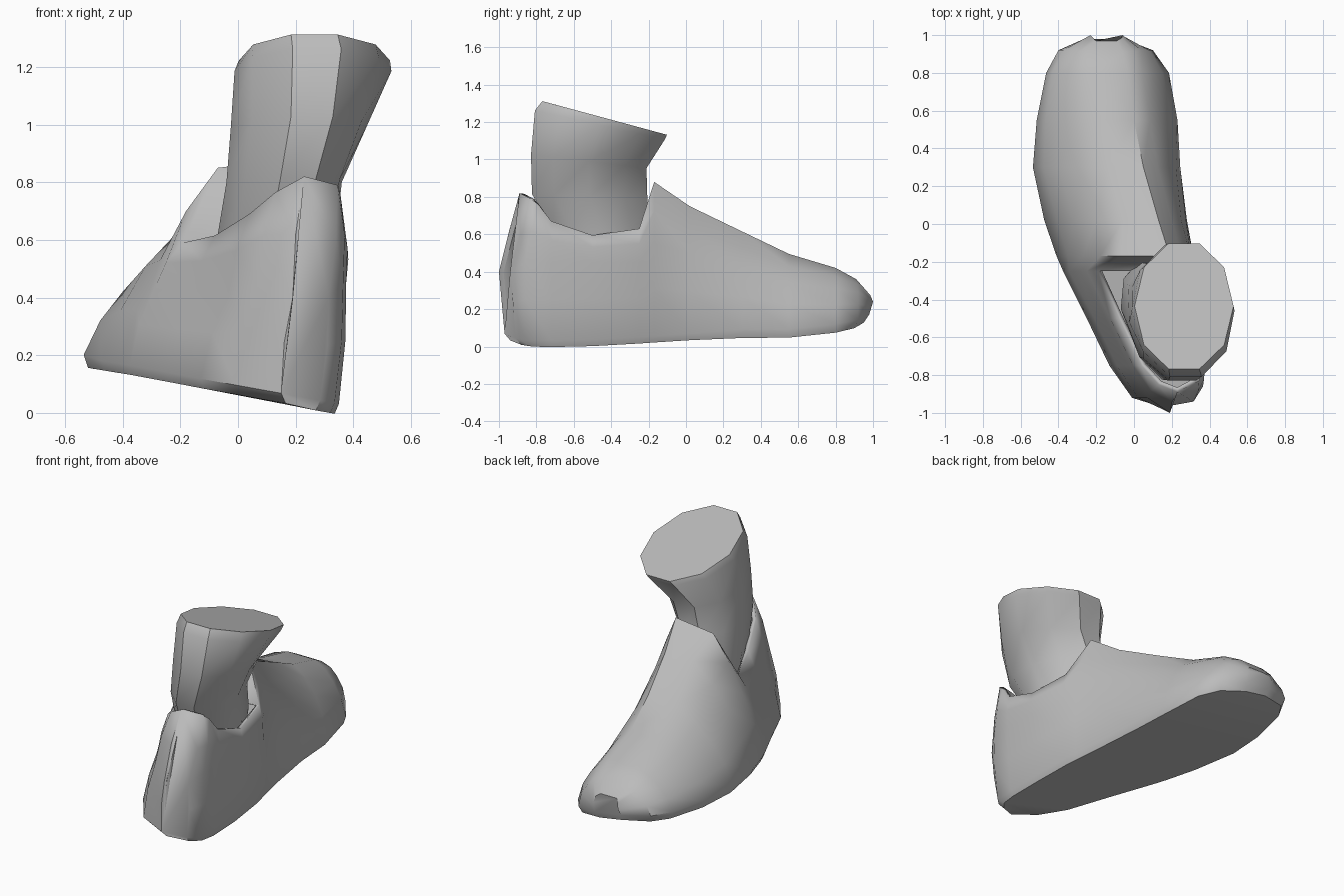
import bpy, bmesh, math

if "Cube" in bpy.data.objects:
    bpy.data.objects.remove(bpy.data.objects["Cube"], do_unlink=True)

grey = bpy.data.materials.new("plain_grey")
grey.use_nodes = True
grey.diffuse_color = (0.5, 0.5, 0.5, 1)
grey.node_tree.nodes["Principled BSDF"].inputs["Base Color"].default_value = (0.5, 0.5, 0.5, 1)


def loft(name, rings, skip=lambda ring, side: False, angle=38):
    """Bridge equal rings of points, cap both ends, and shade by angle."""
    bm = bmesh.new()
    rows = [[bm.verts.new(p) for p in ring] for ring in rings]
    n = len(rows[0])
    for i in range(len(rows) - 1):
        for j in range(n):
            if not skip(i, j):
                k = (j + 1) % n
                bm.faces.new((rows[i][j], rows[i][k], rows[i + 1][k], rows[i + 1][j]))
    bm.faces.new(rows[0])
    bm.faces.new(rows[-1])
    bmesh.ops.recalc_face_normals(bm, faces=bm.faces)
    mesh = bpy.data.meshes.new(name)
    bm.to_mesh(mesh)
    bm.free()
    mesh.materials.append(grey)
    obj = bpy.data.objects.new(name, mesh)
    bpy.context.collection.objects.link(obj)
    bpy.ops.object.select_all(action='DESELECT')
    obj.select_set(True)
    bpy.context.view_layer.objects.active = obj
    bpy.ops.object.shade_smooth_by_angle(angle=math.radians(angle))
    return obj


# Shoe stations, heel to toe: y, left/right width at the welt,
# then x, z of left side, left top, right top, right side
STATIONS = [
    (-0.99, 0.15, 0.285, 0.19, 0.40, 0.23, 0.82, 0.345, 0.79, 0.315, 0.40),
    (-0.92, -0.01, 0.335, 0.07, 0.45, 0.13, 0.765, 0.355, 0.76, 0.365, 0.45),
    (-0.75, -0.13, 0.35, -0.03, 0.42, 0.04, 0.69, 0.365, 0.67, 0.375, 0.45),
    (-0.50, -0.25, 0.345, -0.15, 0.42, -0.08, 0.615, 0.37, 0.595, 0.375, 0.45),
    (-0.25, -0.375, 0.325, -0.29, 0.43, -0.19, 0.59, 0.32, 0.63, 0.35, 0.45),
    (-0.17, -0.41, 0.31, -0.27, 0.53, -0.07, 0.85, 0.19, 0.88, 0.30, 0.55),
    (0.02, -0.475, 0.28, -0.32, 0.51, -0.06, 0.745, 0.13, 0.75, 0.25, 0.50),
    (0.30, -0.535, 0.245, -0.40, 0.42, -0.14, 0.60, 0.05, 0.615, 0.18, 0.42),
    (0.55, -0.515, 0.23, -0.40, 0.37, -0.20, 0.485, 0.00, 0.495, 0.15, 0.34),
    (0.80, -0.465, 0.185, -0.38, 0.34, -0.22, 0.42, -0.03, 0.42, 0.10, 0.31),
    (0.92, -0.40, 0.10, -0.33, 0.30, -0.23, 0.36, -0.06, 0.36, 0.04, 0.29),
    (1.00, -0.235, -0.055, -0.23, 0.24, -0.20, 0.29, -0.09, 0.29, -0.06, 0.24),
]
# y shifts of sole, welt, side and top, which round the heel and the toe
SHIFTS = {0: (0.05, 0.02, -0.01, 0.10), 1: (0.04, 0.0, 0.0, 0.07),
          10: (-0.02, 0, 0, -0.01), 11: (-0.05, -0.02, 0, -0.03)}
# Extra y on the right wall, which turns the heel sideways
TURN = {0: 0.06, 1: 0.06, 2: 0.03}


def ground(x, y):
    """Sole height: rolled sideways, with a raised arch and a toe spring."""
    arch = 0.04 * max(0, min(1, (y + 0.6) / 0.8)) * (0.5 + max(x, -0.5))
    return 0.06 - 0.18 * x + arch + 0.04 * max(0, (y - 0.6) / 0.4)


def wall(y, shift, welt_x, side, top, out):
    """Points up one wall from sole to top; out is -1 on one side, 1 on the other."""
    z = ground(welt_x, y)
    sole = (welt_x - 0.015 * out, y + shift[0], z)
    welt = (welt_x, y + shift[1], z + (0.045 if y > 0.2 else 0.035))
    side = (side[0], y + shift[2], side[1])
    top = (top[0], y + shift[3], top[1])

    def swell(a, b):
        return ((a[0] + b[0]) / 2 + 0.01 * out, (a[1] + b[1]) / 2, (a[2] + b[2]) / 2 + 0.01)

    return [sole, welt, swell(welt, side), side, swell(side, top), top]


def shoe_ring(i, station):
    y, xl, xr, *p = station
    shift = SHIFTS.get(i, (0, 0, 0, 0))
    left = wall(y, shift, xl, p[0:2], p[2:4], -1)
    right = wall(y + TURN.get(i, 0), shift, xr, p[6:8], p[4:6], 1)
    return left + right[::-1]


# Shoe shell, open on top between the heel tab and the lining under the tongue
shoe = loft("shoe", [shoe_ring(i, s) for i, s in enumerate(STATIONS)],
            skip=lambda i, j: j == 5 and i < 4, angle=43)
shell = shoe.modifiers.new("thickness", 'SOLIDIFY')
shell.thickness = 0.025
shell.offset = -1

# Ankle rings from inside the shoe to the cut top:
# centre x, y, z, radii, slope along y, sideways shear along y
ANKLE = [
    (0.12, -0.42, 0.40, 0.17, 0.24, 0.0, -0.15),
    (0.135, -0.45, 0.62, 0.205, 0.265, 0.0, -0.15),
    (0.16, -0.515, 0.80, 0.20, 0.315, -0.05, -0.16),
    (0.21, -0.52, 0.99, 0.235, 0.315, -0.12, -0.15),
    (0.26, -0.46, 1.185, 0.272, 0.355, -0.22, -0.04),
    (0.265, -0.435, 1.222, 0.262, 0.34, -0.27, 0.0),
]
SIDES = 10


def ankle_ring(cx, cy, z, rx, ry, slope, shear):
    ring = []
    for k in range(SIDES):
        t = math.tau * k / SIDES
        dx, dy = rx * math.cos(t), 1.03 * ry * math.sin(t)
        ring.append((cx + dx + shear * dy, cy + dy, z + slope * dy))
    return ring


loft("ankle", [ankle_ring(*r) for r in ANKLE])
